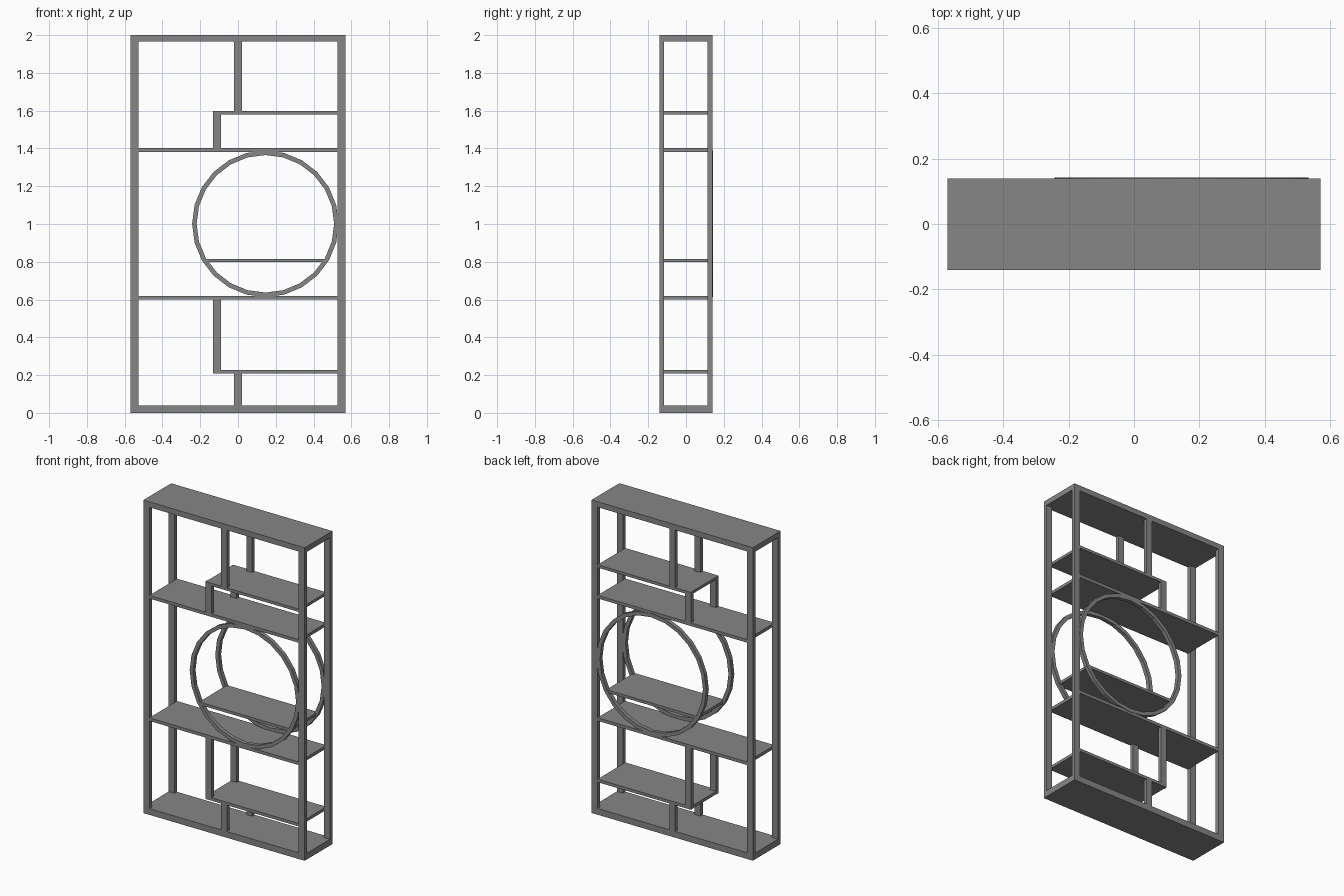
import bpy, bmesh
from math import cos, sin, pi

if "Cube" in bpy.data.objects:
    bpy.data.objects.remove(bpy.data.objects["Cube"])

FRONT, BACK = -0.141, 0.139   # frame depth limits
POST = 0.025                  # depth of the uprights
INNER = 0.528                 # inner face of the side posts

dark = bpy.data.materials.new("dark_grey")
dark.diffuse_color = (0.236, 0.236, 0.236, 1)
dark.use_nodes = True
dark.node_tree.nodes["Principled BSDF"].inputs["Base Color"].default_value = dark.diffuse_color


def finish(name, bm):
    bmesh.ops.recalc_face_normals(bm, faces=bm.faces)
    mesh = bpy.data.meshes.new(name)
    bm.to_mesh(mesh)
    bm.free()
    mesh.materials.append(dark)
    ob = bpy.data.objects.new(name, mesh)
    bpy.context.collection.objects.link(ob)
    return ob


def box(name, x0, x1, z0, z1, y0=FRONT, y1=BACK):
    bm = bmesh.new()
    bmesh.ops.create_cube(bm, size=1)
    for v in bm.verts:
        v.co.x = x1 if v.co.x > 0 else x0
        v.co.y = y1 if v.co.y > 0 else y0
        v.co.z = z1 if v.co.z > 0 else z0
    return finish(name, bm)


def post_pair(name, x0, x1, z0, z1):
    box("front_" + name, x0, x1, z0, z1, FRONT, FRONT + POST)
    box("back_" + name, x0, x1, z0, z1, BACK - POST, BACK)


def ring(name, cx, cz, r_in, r_out, y0, y1, sides=24):
    bm = bmesh.new()
    loops = []
    for i in range(sides):
        a = 2 * pi * i / sides
        loops.append([bm.verts.new((cx + r * cos(a), y, cz + r * sin(a)))
                      for r, y in ((r_in, y0), (r_out, y0), (r_out, y1), (r_in, y1))])
    for i in range(sides):
        a, b = loops[i], loops[(i + 1) % sides]
        for k in range(4):
            n = (k + 1) % 4
            bm.faces.new((a[k], a[n], b[n], b[k]))
    return finish(name, bm)


# outer frame
box("base_board", -0.57, 0.57, 0, 0.04)
box("top_board", -0.57, 0.57, 1.965, 2.0)
post_pair("left_post", -0.57, -INNER, 0.04, 1.965)
post_pair("right_post", INNER, 0.57, 0.04, 1.965)

# full width shelves
box("upper_shelf", -INNER, INNER, 1.382, 1.402)
box("lower_shelf", -INNER, INNER, 0.6, 0.62)

# short shelves
box("short_upper_shelf", -0.13, INNER, 1.579, 1.597)
box("short_lower_shelf", -0.13, INNER, 0.208, 0.227)

# short uprights
post_pair("top_divider", -0.02, 0.02, 1.597, 1.965)
post_pair("upper_support", -0.132, -0.09, 1.402, 1.597)
post_pair("lower_hanger", -0.132, -0.09, 0.208, 0.6)
post_pair("bottom_divider", -0.02, 0.02, 0.04, 0.208)

# round opening with its own shelf
ring("front_ring", 0.145, 1.001, 0.364, 0.388, FRONT, FRONT + 0.025)
ring("back_ring", 0.145, 1.001, 0.364, 0.388, BACK - 0.022, BACK + 0.003)
box("ring_shelf", -0.176, 0.466, 0.798, 0.816)
